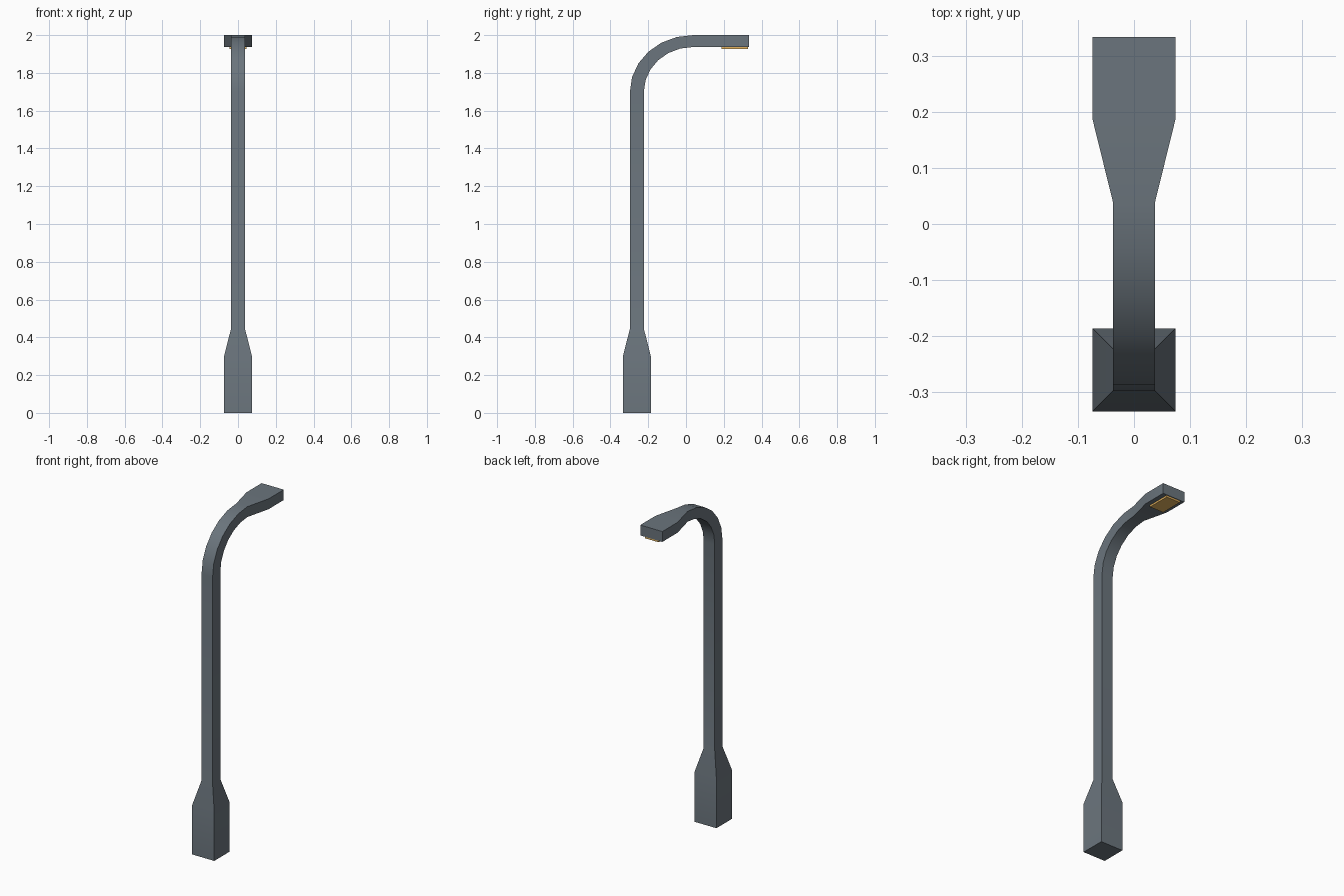
import bpy, bmesh
from math import sin, cos, pi, radians

cube = bpy.data.objects.get("Cube")
if cube:
    bpy.data.objects.remove(cube, do_unlink=True)


def material(name, rgb):
    m = bpy.data.materials.new(name)
    m.use_nodes = True
    m.diffuse_color = (*rgb, 1)
    m.node_tree.nodes["Principled BSDF"].inputs["Base Color"].default_value = (*rgb, 1)
    return m


def loft(name, sections, mat):
    """Join four-cornered sections, each (half width, outer yz, inner yz)."""
    bm = bmesh.new()
    rings = []
    for w, (yo, zo), (yi, zi) in sections:
        corners = [(-w, yo, zo), (w, yo, zo), (w, yi, zi), (-w, yi, zi)]
        rings.append([bm.verts.new(c) for c in corners])
    for a, b in zip(rings, rings[1:]):
        for i in range(4):
            j = (i + 1) % 4
            bm.faces.new((a[i], a[j], b[j], b[i]))
    bm.faces.new(rings[0][::-1])
    bm.faces.new(rings[-1])
    bmesh.ops.recalc_face_normals(bm, faces=bm.faces)
    mesh = bpy.data.meshes.new(name)
    bm.to_mesh(mesh)
    bm.free()
    mesh.materials.append(mat)
    obj = bpy.data.objects.new(name, mesh)
    bpy.context.collection.objects.link(obj)
    return obj


grey = material("blue grey metal", (0.147, 0.178, 0.205))
amber = material("amber light", (0.79, 0.46, 0.115))

WIDE, SLIM = 0.074, 0.037      # half widths of the base/head and the pole
POLE_Y = -0.26
BEND_Y, BEND_Z = 0.037, 1.70   # centre of the bend
TOP, UNDER = 2.0, 1.937
HEAD_Y, END_Y = 0.187, 0.333

# Square base, its taper and the straight pole
sections = [(w, (POLE_Y - w, z), (POLE_Y + w, z))
            for w, z in ((WIDE, 0), (WIDE, 0.30), (SLIM, 0.445))]

# Quarter bend from upright to level
STEPS = 6
for i in range(STEPS + 1):
    a = i / STEPS * pi / 2
    outer, inner = [
        (BEND_Y - (BEND_Y - y) * cos(a), BEND_Z + (z - BEND_Z) * sin(a))
        for y, z in ((POLE_Y - SLIM, TOP), (POLE_Y + SLIM, UNDER))]
    sections.append((SLIM, outer, inner))

# Flared, flat lamp head
sections += [(WIDE, (y, TOP), (y, UNDER)) for y in (HEAD_Y, END_Y)]
post = loft("lamp_post", sections, grey)

# Light panel under the head
loft("light_panel", [(0.046, (y, UNDER + 0.002), (y, UNDER - 0.011))
                     for y in (HEAD_Y + 0.002, END_Y - 0.004)], amber)

bpy.ops.object.select_all(action="DESELECT")
post.select_set(True)
bpy.context.view_layer.objects.active = post
bpy.ops.object.shade_smooth_by_angle(angle=radians(30))
